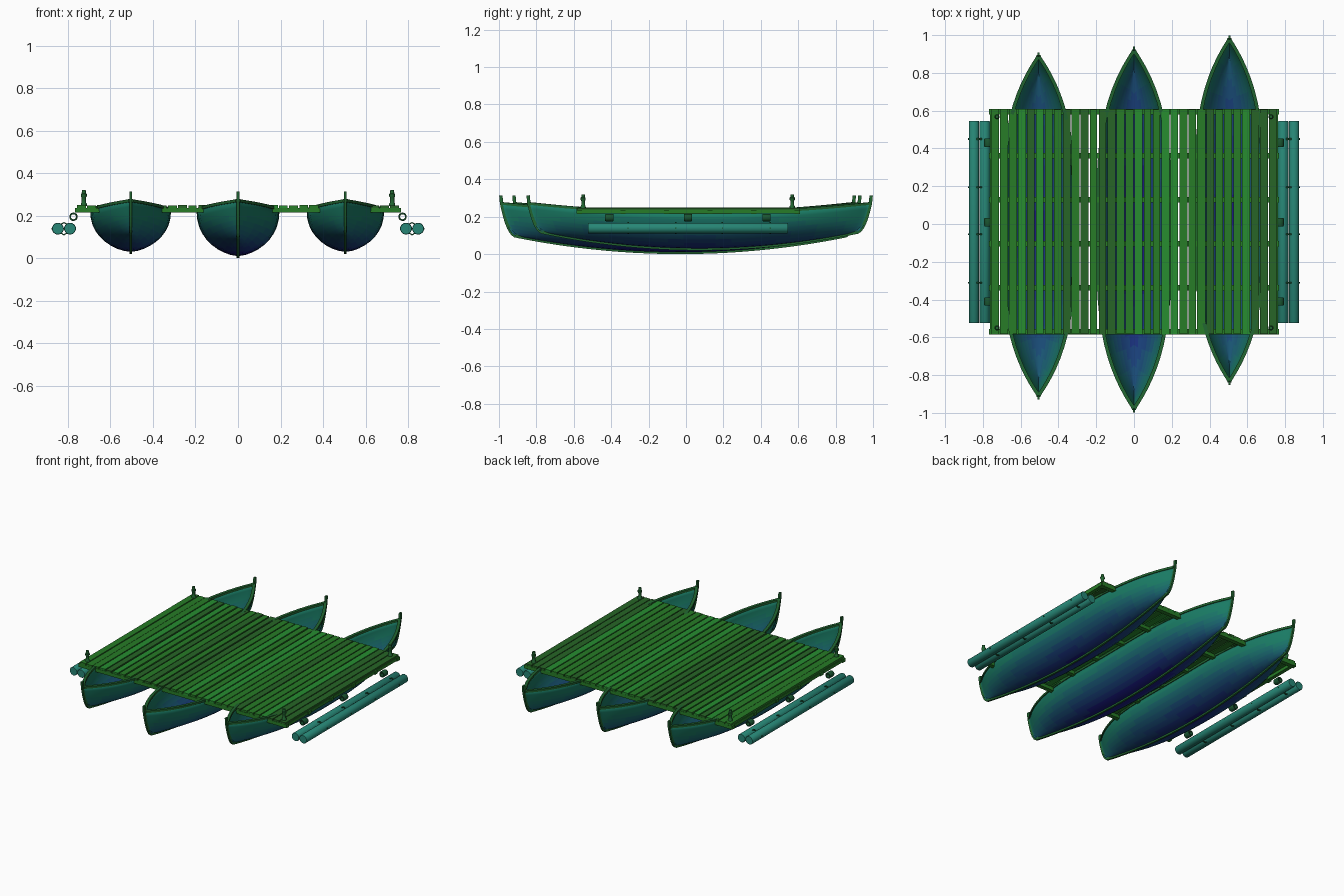
import bpy, math, random
from mathutils import Vector

if "Cube" in bpy.data.objects:
    bpy.data.objects.remove(bpy.data.objects["Cube"])
random.seed(4)

def material(name, rgb):
    m = bpy.data.materials.new(name)
    m.diffuse_color = (*rgb, 1)
    m.use_nodes = True
    m.node_tree.nodes["Principled BSDF"].inputs["Base Color"].default_value = m.diffuse_color
    return m

GREENS = [material("wood_%d" % i, c) for i, c in
          enumerate([(.02, .20, .02), (.02, .27, .03), (.02, .13, .02)])]
TRIM = material("trim", (.015, .13, .03))
TEAL = material("float_teal", (.02, .24, .18))
DARK = material("dark_green", (.01, .09, .03))
# hull paint fades from blue at the keel to teal at the rim
PAINT = [material("hull_%d" % i, (.01, .01 + .19 * i / 9, .22 - .09 * i / 9)) for i in range(10)]

def make(name, verts, faces, mats, smooth=None):
    me = bpy.data.meshes.new(name)
    me.from_pydata(verts, [], faces)
    for m in mats:
        me.materials.append(m)
    ob = bpy.data.objects.new(name, me)
    bpy.context.collection.objects.link(ob)
    if smooth:
        bpy.ops.object.select_all(action='DESELECT')
        ob.select_set(True)
        bpy.context.view_layer.objects.active = ob
        bpy.ops.object.shade_smooth_by_angle(angle=math.radians(smooth))
    return ob

def box(name, x0, x1, y0, y1, z0, z1, mat):
    v = [(x, y, z) for x in (x0, x1) for y in (y0, y1) for z in (z0, z1)]
    f = [(0, 1, 3, 2), (4, 6, 7, 5), (0, 4, 5, 1), (2, 3, 7, 6), (0, 2, 6, 4), (1, 5, 7, 3)]
    return make(name, v, f, [mat])

def loft(name, rings, mat, caps=True, loop=False, smooth=None):
    """Skin a list of closed rings; loop joins the last ring to the first."""
    n, m = len(rings[0]), len(rings)
    v = [p for r in rings for p in r]
    f = [(i * n + j, i * n + (j + 1) % n, (i + 1) % m * n + (j + 1) % n, (i + 1) % m * n + j)
         for i in range(m if loop else m - 1) for j in range(n)]
    if caps and not loop:
        f += [tuple(range(n))[::-1], tuple(range((m - 1) * n, m * n))]
    ob = make(name, v, f, [mat], smooth)
    return ob

def lathe(name, centre, axis, profile, mat, sides=12, loop=False):
    """Revolve (radius, distance) points about the x, y or z axis."""
    rings = []
    for r, d in profile:
        ring = []
        for k in range(sides):
            a = 2 * math.pi * k / sides
            c, s = r * math.cos(a), r * math.sin(a)
            p = {'x': (d, c, s), 'y': (s, d, c), 'z': (c, s, d)}[axis]
            ring.append(Vector(centre) + Vector(p))
        rings.append(ring)
    return loft(name, rings, mat, loop=loop, smooth=40)

# ---------- boats ----------
def boat(name, cx, cy, L, W, z0):
    def point(t, u, side):
        zb = z0 + .085 * t * t
        zs = .222 + .05 * t * t
        w = max(W * (1 - abs(t) ** 3.4), .006)
        f = (1 - (1 - u) ** 2.2) ** .6
        return Vector((cx + side * w * f, cy + L * t * (.905 + .095 * u ** .4), zb + (zs - zb) * u))

    ts = [math.sin(math.pi / 2 * (i / 16 - 1)) for i in range(33)]
    us = [(j / 9) ** 1.7 for j in range(10)]
    cols = [(u, -1) for u in us[::-1]] + [(u, 1) for u in us[1:]]
    n = len(cols)
    v = [point(t, u, s) for t in ts for u, s in cols]
    f = [(i * n + j, (i + 1) * n + j, (i + 1) * n + j + 1, i * n + j + 1)
         for i in range(len(ts) - 1) for j in range(n - 1)]
    hull = make(name + "_hull", v, f, PAINT, 40)
    for p in hull.data.polygons:
        p.material_index = max(0, min(9, int((p.center.z - .015) / .019)))
    sol = hull.modifiers.new("shell", 'SOLIDIFY')
    sol.thickness, sol.offset = .01, -1

    # rim strip along each side
    for side in (-1, 1):
        path = [point(t, 1, side) for t in ts]
        rings = []
        for i, p in enumerate(path):
            d = (path[min(i + 1, 32)] - path[max(i - 1, 0)]).normalized()
            out = Vector((d.y, -d.x, 0)) * side
            up = Vector((0, 0, 1))
            rings.append([p + out * a + up * b for a, b in
                          ((-.014, -.008), (.005, -.008), (.005, .006), (-.014, .006))])
        loft(name + "_rim", rings, TRIM)

    # stem posts and keel in one strip
    path = [point(-1, u, 0) for u in us[::-1]] + [point(t, 0, 0) for t in ts[1:-1]] \
        + [point(1, u, 0) for u in us]
    path = [path[0] + Vector((0, -.004, .042))] + path + [path[-1] + Vector((0, .004, .042))]
    rings = []
    for i, p in enumerate(path):
        d = (path[min(i + 1, len(path) - 1)] - path[max(i - 1, 0)]).normalized()
        out = Vector((0, d.z, -d.y))
        rings.append([p + out * a + Vector((b, 0, 0)) for a, b in
                      ((-.008, -.006), (.01, -.006), (.01, .006), (-.008, .006))])
    loft(name + "_keel_and_stems", rings, TRIM)

boat("left_boat", -.505, -.01, .905, .19, .03)
boat("middle_boat", 0, -.03, .955, .195, .01)
boat("right_boat", .505, .073, .912, .182, .03)

# ---------- deck ----------
Y0, Y1 = -.585, .61
count = 32
step = 1.52 / count
for i in range(count):
    x = -.76 + i * step
    gap = random.uniform(.002, .005)
    box("deck_plank", x + gap, x + step - gap, Y0 + random.uniform(0, .004),
        Y1 - random.uniform(0, .004), .236, .25 - random.uniform(0, .003), random.choice(GREENS))
for i in range(6):
    y = Y0 + .015 + i * (Y1 - Y0 - .03) / 5
    box("cross_beam", -.767, .767, y - .014, y + .014, .214, .237, GREENS[0])
for s in (-1, 1):
    box("side_stringer", s * .75 - .012, s * .75 + .012, Y0, Y1, .216, .2365, GREENS[0])

# ---------- mooring posts, fenders and log floats ----------
for s in (-1, 1):
    for y in (-.55, .568):
        lathe("mooring_post", (s * .725, y, 0), 'z',
              [(.014, .245), (.014, .256), (.010, .262), (.010, .285), (.014, .291),
               (.014, .301), (.010, .305), (.009, .320)], TRIM)
    for y in (-.41, .01, .43):
        lathe("fender", (s * .774, y, .195), 'y',
              [(.012, -.022), (.018, -.022), (.020, -.017), (.020, .017), (.018, .022), (.012, .022)],
              DARK, 14, loop=True)
    for x in (.79, .847):
        lathe("float_log", (s * x, .01, .139), 'y',
              [(.026, -.535), (.028, -.532), (.028, .532), (.026, .535)], TEAL, 14)
    for y in (-.31, -.055, .195, .45):
        lathe("float_pin", (s * .82, y, .139), 'x', [(.004, -.058), (.004, .058)], DARK, 8)
        lathe("float_lashing", (s * .8185, y, .139), 'y',
              [(.026, -.004), (.032, -.004), (.032, .004), (.026, .004)], DARK, 6, loop=True)
